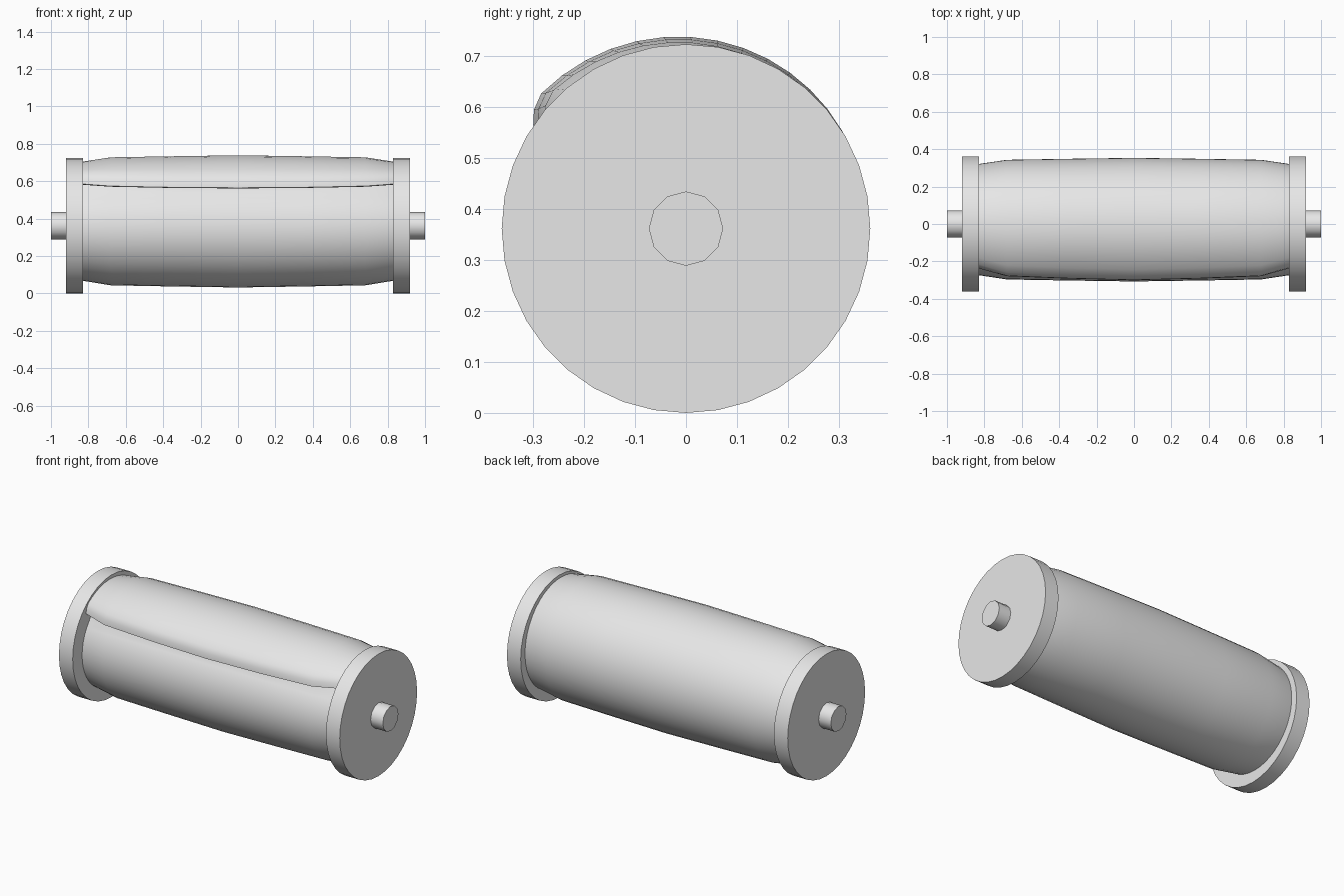
import bpy, bmesh, math

if "Cube" in bpy.data.objects:
    bpy.data.objects.remove(bpy.data.objects["Cube"])

ZC = 0.362          # axis height
grey = bpy.data.materials.new("light_grey")
grey.diffuse_color = (0.8, 0.8, 0.8, 1)
grey.use_nodes = True
grey.node_tree.nodes["Principled BSDF"].inputs["Base Color"].default_value = grey.diffuse_color


def finish(obj):
    obj.data.materials.append(grey)
    bpy.ops.object.select_all(action='DESELECT')
    obj.select_set(True)
    bpy.context.view_layer.objects.active = obj
    bpy.ops.object.shade_smooth_by_angle(angle=math.radians(35))


def cylinder(name, radius, x0, x1, sides):
    bpy.ops.mesh.primitive_cylinder_add(
        vertices=sides, radius=radius, depth=abs(x1 - x0),
        location=((x0 + x1) / 2, 0, ZC), rotation=(0, math.pi / 2, 0))
    obj = bpy.context.object
    obj.name = name
    finish(obj)


# End discs and axle pins
for side, s in (("left", -1), ("right", 1)):
    cylinder(side + "_end_disc", 0.362, s * 0.83, s * 0.92, 36)
    cylinder(side + "_axle_pin", 0.073, s * 0.91, s * 1.0, 12)


# Rolled sheet: spiral section with a rounded, overhanging front flap
def section(scale, flap_shift):
    n = 44
    polar = []
    for i in range(n + 1):
        t = i / n
        a = 137 - 355 * t
        polar.append((a - flap_shift * max(0, 1 - 6 * t), 0.389 - 0.092 * t))
    lip = [(138, 0.312), (142.5, 0.338), (145.5, 0.352), (146, 0.362), (142, 0.379)]
    polar += [(a - flap_shift, r) for a, r in lip]
    pts = []
    for a, r in polar:
        y = r * math.cos(math.radians(a))
        z = ZC + r * math.sin(math.radians(a))
        # ends shrink about the middle of the section
        pts.append((0.028 + (y - 0.028) * scale, 0.39 + (z - 0.39) * scale))
    return pts


# x position, section scale, flap edge shift in degrees
half = [(0.84, 0.895, 9), (0.83, 0.90, 8.5), (0.68, 0.968, 3), (0.35, 0.985, 1)]
stations = [(-x, k, f) for x, k, f in half] + [(0, 1, 0)] + half[::-1]

bm = bmesh.new()
rings = [[bm.verts.new((x, y, z)) for y, z in section(k, f)] for x, k, f in stations]
for r0, r1 in zip(rings, rings[1:]):
    for i in range(len(r0)):
        j = (i + 1) % len(r0)
        bm.faces.new((r0[i], r0[j], r1[j], r1[i]))
bm.faces.new(rings[0])
bm.faces.new(rings[-1])
bmesh.ops.recalc_face_normals(bm, faces=bm.faces)
mesh = bpy.data.meshes.new("rolled_sheet")
bm.to_mesh(mesh)
bm.free()
roll = bpy.data.objects.new("rolled_sheet", mesh)
bpy.context.collection.objects.link(roll)
finish(roll)
